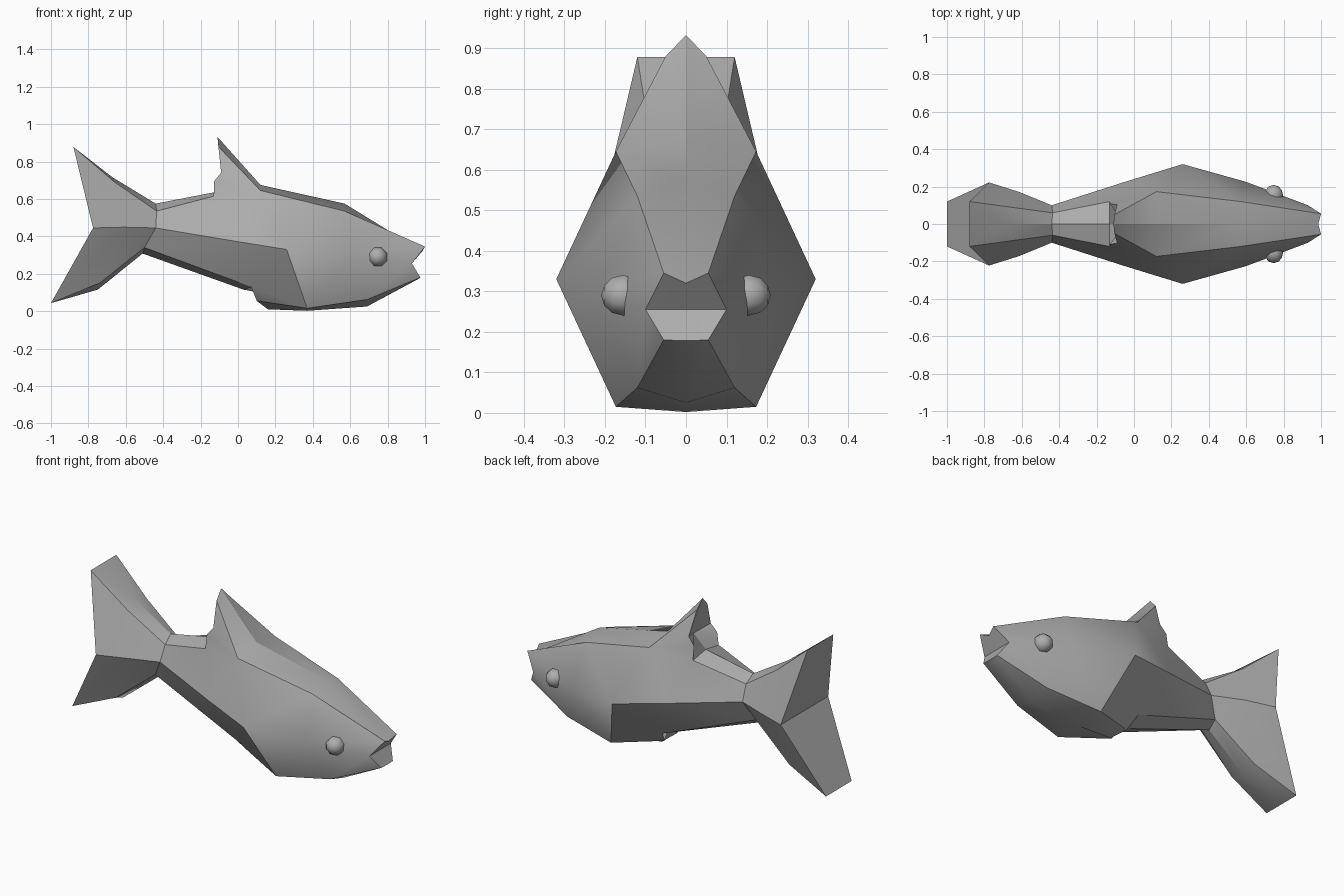
import bpy, bmesh
from math import pi, radians
from mathutils import Vector

if "Cube" in bpy.data.objects:
    bpy.data.objects.remove(bpy.data.objects["Cube"])

grey = bpy.data.materials.new("dark_grey")
grey.diffuse_color = (.42, .42, .42, 1)
grey.use_nodes = True
grey.node_tree.nodes["Principled BSDF"].inputs["Base Color"].default_value = grey.diffuse_color


def smooth(obj, degrees):
    bpy.ops.object.select_all(action='DESELECT')
    bpy.context.view_layer.objects.active = obj
    obj.select_set(True)
    bpy.ops.object.shade_smooth_by_angle(angle=radians(degrees))


def make_part(name, polys, soft):
    """Build polygons on the +y half, mirror across y = 0, weld, soften chosen edges."""
    bm = bmesh.new()
    for side in (1, -1):
        for poly in polys:
            bm.faces.new([bm.verts.new((x, y * side, z)) for x, y, z in poly])
    bmesh.ops.remove_doubles(bm, verts=bm.verts[:], dist=0.0005)
    bmesh.ops.recalc_face_normals(bm, faces=bm.faces[:])
    mesh = bpy.data.meshes.new(name)
    bm.to_mesh(mesh)
    bm.free()
    mesh.materials.append(grey)
    obj = bpy.data.objects.new(name, mesh)
    bpy.context.collection.objects.link(obj)
    smooth(obj, 25)
    for edge in mesh.edges:
        ends = [Vector((v.co.x, abs(v.co.y), v.co.z))
                for v in (mesh.vertices[i] for i in edge.vertices)]
        for pair in soft:
            if all(min((e - Vector(p)).length for p in pair) < .001 for e in ends):
                edge.use_edge_sharp = False
    return obj


def loft(rings, skip=()):
    return [(a[i], b[i], b[i + 1], a[i + 1])
            for a, b in zip(rings, rings[1:]) for i in range(len(a) - 1) if i not in skip]


def cap(ring):
    """Close a half ring with a creased end (mouth or tail edge)."""
    mid = (ring[2][0], 0, ring[2][2])
    return [(ring[0], ring[1], ring[2], mid), (mid, ring[2], ring[3], ring[4])]


# Half rings: top centre, top side, widest point, bottom side, bottom centre
mouth = [(.985, 0, .32), (1, .055, .345), (.93, .10, .255), (.975, .055, .18), (.975, 0, .178)]
head = [(.57, 0, .575), (.57, .12, .535), (.60, .225, .29), (.69, .12, .062), (.69, 0, .025)]
belly = [(.12, 0, .675), (.12, .173, .645), (.26, .32, .33), (.37, .173, .015), (.37, 0, .002)]
rear = [(-.13, 0, .635), (-.13, .12, .615), (-.04, .228, .378), (.07, .12, .13), (.03, 0, .115)]
stem = [(-.44, 0, .575), (-.435, .06, .535), (-.44, .10, .445), (-.50, .06, .34), (-.51, 0, .308)]
fluke = [(-.67, 0, .715), (-.66, .09, .69), (-.61, .17, .449), (-.74, .09, .15), (-.75, 0, .115)]
tail_end = [(-.88, 0, .878), (-.88, .12, .878), (-.775, .222, .445), (-1, .12, .043), (-1, 0, .043)]

# Body and tail, leaving gaps where the fins join
polys = cap(mouth) + loft([mouth, head, belly]) + loft([belly, rear], skip=(0, 3))
polys += loft([rear, stem, fluke, tail_end]) + cap(tail_end)

# Dorsal fin swept back from the body, with a ragged hollow rear edge
tip, tip_s = (-.11, 0, .932), (-.105, .05, .88)
low, notch, inner = (-.09, .103, .74), (-.128, .108, .695), (-.05, 0, .71)
polys += [(belly[0], belly[1], tip_s, tip), (belly[1], low, tip_s),
          (belly[1], notch, low), (belly[1], rear[1], notch),
          (tip, tip_s, low, inner), (inner, low, notch),
          (inner, notch, rear[1], rear[0])]

# Small belly fin
tip, tip_s, inner = (.16, 0, .01), (.10, .06, .055), (.11, 0, .10)
polys += [(belly[4], belly[3], tip_s, tip), (belly[3], rear[3], tip_s),
          (tip, tip_s, inner), (inner, tip_s, rear[3], rear[4])]

# Rounded cheeks and soft blends into the fins
soft = [(mouth[2], head[2]), (head[2], belly[2]), (belly[0], belly[1]), (belly[1], belly[2]),
        (head[3], head[4]), (head[2], head[3]), (belly[1], rear[1])]
make_part("fish_body", polys, soft)

# Faceted round eyes facing sideways
for name, side in (("left_eye", 1), ("right_eye", -1)):
    bpy.ops.mesh.primitive_uv_sphere_add(segments=8, ring_count=6, radius=.054,
                                         location=(.747, .155 * side, .29),
                                         rotation=(pi / 2, pi / 8, 0))
    eye = bpy.context.object
    eye.name = name
    eye.data.materials.append(grey)
    smooth(eye, 50)
